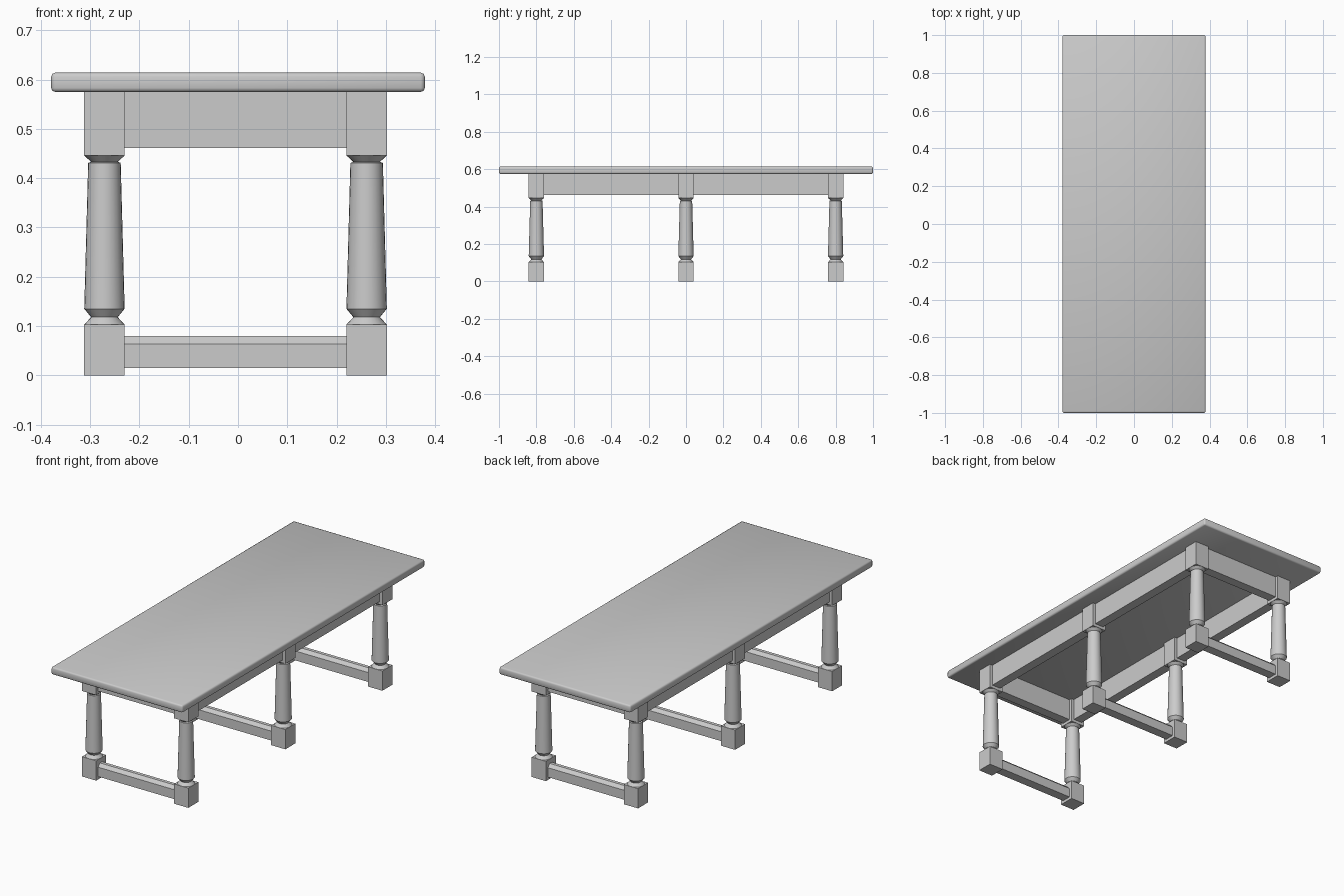
import bpy, bmesh, math

cube = bpy.data.objects.get("Cube")
if cube:
    bpy.data.objects.remove(cube, do_unlink=True)

GREY = (0.6, 0.6, 0.6, 1)
mat = bpy.data.materials.new("plain grey")
mat.use_nodes = True
mat.diffuse_color = GREY
mat.node_tree.nodes["Principled BSDF"].inputs["Base Color"].default_value = GREY

CX = -0.005      # centre line of the frame
LEG_X = 0.266    # leg offset from the centre line
HALF = 0.041     # half width of the leg blocks
ROWS = {"front": -0.8, "middle": 0.0, "back": 0.8}
SIDES = {"right": -1, "left": 1}


def finish(name, bm):
    bmesh.ops.recalc_face_normals(bm, faces=bm.faces)
    mesh = bpy.data.meshes.new(name)
    bm.to_mesh(mesh)
    bm.free()
    mesh.materials.append(mat)
    ob = bpy.data.objects.new(name, mesh)
    bpy.context.collection.objects.link(ob)
    return ob


def box_mesh(lo, hi):
    bm = bmesh.new()
    bmesh.ops.create_cube(bm, size=1)
    for v in bm.verts:
        for i in range(3):
            v.co[i] = lo[i] if v.co[i] < 0 else hi[i]
    return bm


def box(name, lo, hi):
    return finish(name, box_mesh(lo, hi))


def turned(name, x, y, profile, sides=24):
    """Round column from (radius, height) pairs."""
    bm = bmesh.new()
    rings = []
    for r, z in profile:
        rings.append([bm.verts.new((x + r * math.cos(a), y + r * math.sin(a), z))
                      for a in (2 * math.pi * k / sides for k in range(sides))])
    for low, high in zip(rings, rings[1:]):
        for k in range(sides):
            n = (k + 1) % sides
            bm.faces.new((low[k], low[n], high[n], high[k]))
    bm.faces.new(rings[0])
    bm.faces.new(rings[-1])
    ob = finish(name, bm)
    ob.data.shade_smooth()
    bpy.ops.object.select_all(action="DESELECT")
    ob.select_set(True)
    bpy.context.view_layer.objects.active = ob
    bpy.ops.object.shade_smooth_by_angle(angle=math.radians(30))
    return ob


# Table top with softened edges
bm = box_mesh((-0.379, -1, 0.575), (0.379, 1, 0.614))
bmesh.ops.bevel(bm, geom=bm.edges[:], offset=0.008, segments=2,
                profile=0.5, affect="EDGES")
top = finish("table_top", bm)
top.data.shade_smooth()

# Legs: square foot, turned column, square head
PROFILE = [(0.041, 0.103), (0.027, 0.118), (0.041, 0.135),
           (0.033, 0.431), (0.027, 0.433), (0.041, 0.446)]
for row, y in ROWS.items():
    for side, s in SIDES.items():
        x = CX + s * LEG_X
        tag = f"{row}_{side}"
        box(f"leg_foot_{tag}", (x - HALF, y - HALF, 0), (x + HALF, y + HALF, 0.103))
        turned(f"leg_column_{tag}", x, y, PROFILE)
        box(f"leg_head_{tag}", (x - HALF, y - HALF, 0.446), (x + HALF, y + HALF, 0.576))

    # Stretcher with chamfered upper edges
    reach = LEG_X - HALF + 0.002
    bm = box_mesh((CX - reach, y - 0.025, 0.015), (CX + reach, y + 0.025, 0.08))
    upper = [e for e in bm.edges if all(v.co.z > 0.07 for v in e.verts)
             and abs(e.verts[0].co.x - e.verts[1].co.x) > 0.1]
    bmesh.ops.bevel(bm, geom=upper, offset=0.016, segments=1, affect="EDGES")
    finish(f"stretcher_{row}", bm)

# Aprons between the leg heads
T = 0.025
for row in ("front", "back"):
    y = ROWS[row]
    box(f"apron_{row}", (CX - LEG_X + HALF, y - T, 0.461), (CX + LEG_X - HALF, y + T, 0.576))
for side, s in SIDES.items():
    x = CX + s * LEG_X
    for part, y0, y1 in (("front", -0.8, 0), ("back", 0, 0.8)):
        box(f"apron_{side}_{part}", (x - T, y0 + HALF, 0.461), (x + T, y1 - HALF, 0.576))
